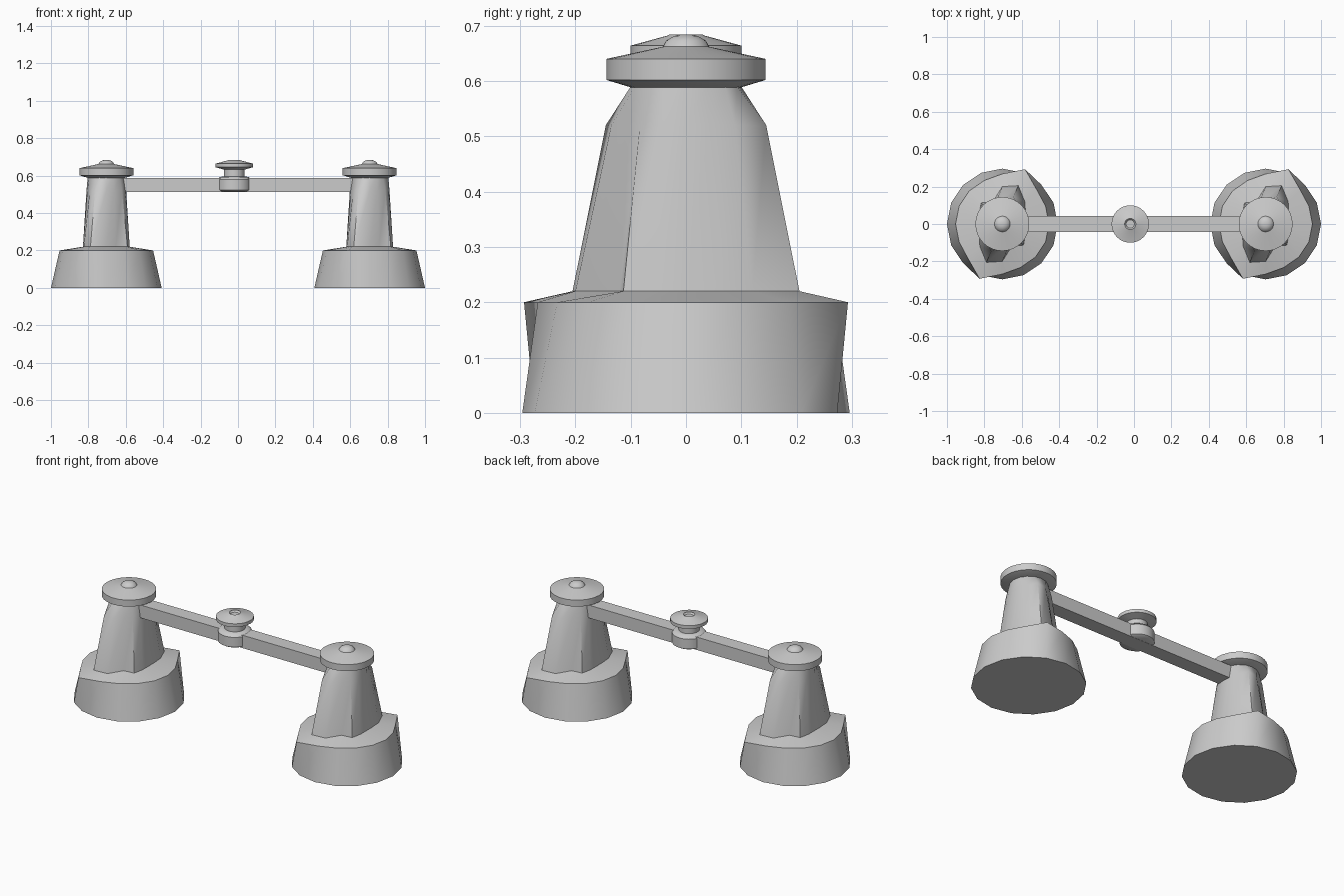
import bpy, math

if "Cube" in bpy.data.objects:
    bpy.data.objects.remove(bpy.data.objects["Cube"])

SIDES = 16


def make_object(name, verts, faces, angle=40):
    mesh = bpy.data.meshes.new(name)
    mesh.from_pydata(verts, [], faces)
    mesh.validate()
    obj = bpy.data.objects.new(name, mesh)
    bpy.context.collection.objects.link(obj)
    bpy.ops.object.select_all(action='DESELECT')
    obj.select_set(True)
    bpy.context.view_layer.objects.active = obj
    bpy.ops.object.shade_smooth_by_angle(angle=math.radians(angle))
    return obj


def loft(name, rings, x, sides, angle=40):
    """Stack rings of (z, radius or list of radii for half a turn), capped at both ends."""
    verts, faces = [], []
    for z, r in rings:
        for i in range(sides):
            a = 2 * math.pi * i / sides
            rad = r[i % len(r)] if isinstance(r, list) else r
            verts.append((x + rad * math.cos(a), rad * math.sin(a), z))
    for k in range(len(rings) - 1):
        for i in range(sides):
            j = (i + 1) % sides
            b, t = k * sides, (k + 1) * sides
            faces.append((b + i, b + j, t + j, t + i))
    faces.append(tuple(reversed(range(sides))))
    last = (len(rings) - 1) * sides
    faces.append(tuple(range(last, last + sides)))
    return make_object(name, verts, faces, angle)


# Half-turn radii: one corner is pulled out on each side, giving a twisted fin
shoulder = [.25, .25, .26, .317, .268, .252, .25, .25]
fin_foot = [.125, .135, .17, .222, .2, .13, .16, .135]
fin_top = [.106, .11, .125, .157, .135, .11, .118, .11]

post_rings = [(0, .296), (.2, shoulder), (.22, fin_foot), (.52, fin_top), (.59, .1)]
cap_rings = [(.588, .098), (.602, .144), (.64, .144), (.662, .042),
             (.673, .036), (.681, .022), (.684, .01)]

# Two identical posts with mushroom caps
for side, x in (("left", -.704), ("right", .704)):
    loft(side + "_post", post_rings, x, SIDES, 50)
    loft(side + "_cap", cap_rings, x, 32)

# Middle hub with a small dimple in its cap
hub_rings = [(.514, .075), (.523, .09), (.58, .09), (.593, .078), (.596, .055),
             (.632, .055), (.645, .1), (.664, .1), (.682, .034), (.684, .03), (.675, .022)]
loft("middle_hub", hub_rings, -.02, 32)

# Crossbar halves, running from the posts into the hub
for side, x0, x1 in (("left", -.68, -.02), ("right", -.02, .68)):
    section = [(-.042, .513), (.042, .513), (.042, .588), (-.042, .588)]
    verts = [(x, y, z) for x in (x0, x1) for y, z in section]
    faces = [(i, (i + 1) % 4, 4 + (i + 1) % 4, 4 + i) for i in range(4)]
    faces = [tuple(reversed(f)) for f in faces] + [(0, 1, 2, 3), (7, 6, 5, 4)]
    obj = make_object(side + "_crossbar", verts, faces)
    # Make the outward direction of every face consistent
    bpy.ops.object.mode_set(mode='EDIT')
    bpy.ops.mesh.select_all(action='SELECT')
    bpy.ops.mesh.normals_make_consistent(inside=False)
    bpy.ops.object.mode_set(mode='OBJECT')
